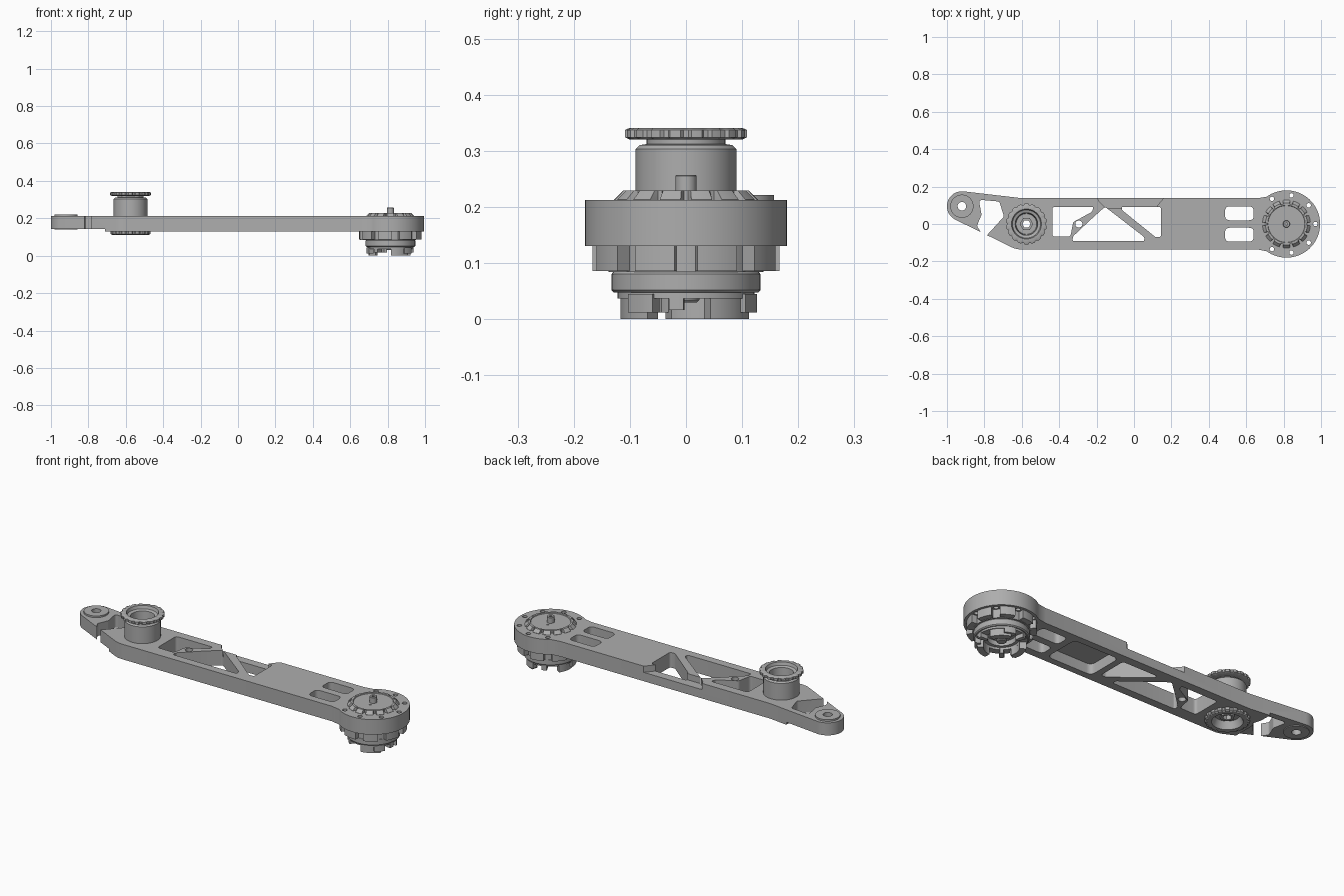
import bpy, bmesh
from math import cos, sin, tan, pi, radians
from mathutils import Vector

if "Cube" in bpy.data.objects:
    bpy.data.objects.remove(bpy.data.objects["Cube"])

grey = bpy.data.materials.new("metal grey")
grey.use_nodes = True
tone = (0.42, 0.42, 0.42, 1)
grey.diffuse_color = tone
grey.node_tree.nodes["Principled BSDF"].inputs["Base Color"].default_value = tone

BOSS = (-0.92, 0.095)
SPOOL = (-0.575, 0)
HUB = (0.815, 0)


def finish(name, bm):
    bmesh.ops.remove_doubles(bm, verts=bm.verts, dist=1e-5)
    bmesh.ops.recalc_face_normals(bm, faces=bm.faces)
    mesh = bpy.data.meshes.new(name)
    bm.to_mesh(mesh)
    bm.free()
    mesh.materials.append(grey)
    obj = bpy.data.objects.new(name, mesh)
    bpy.context.collection.objects.link(obj)
    return obj


def smooth(obj):
    bpy.ops.object.select_all(action="DESELECT")
    obj.select_set(True)
    bpy.context.view_layer.objects.active = obj
    bpy.ops.object.shade_smooth_by_angle(angle=radians(30))


def arc(c, r, a0, a1, n):
    return [(c[0] + r * cos(radians(a0 + (a1 - a0) * i / n)),
             c[1] + r * sin(radians(a0 + (a1 - a0) * i / n))) for i in range(n + 1)]


def circle(c, r, n=24):
    return arc(c, r, 0, 360, n)[:-1]


def rounded(points, r, n=5):
    """Polygon with its corners replaced by small curves."""
    out = []
    for i, p in enumerate(points):
        p = Vector(p)
        a, b = Vector(points[i - 1]) - p, Vector(points[(i + 1) % len(points)]) - p
        t = min(r / tan(a.angle(b) / 2), a.length * 0.45, b.length * 0.45)
        s, e = p + a.normalized() * t, p + b.normalized() * t
        for k in range(n + 1):
            u = k / n
            out.append(tuple(s * (1 - u) ** 2 + p * 2 * u * (1 - u) + e * u * u))
    return out


def prisms(name, outlines, z0, z1):
    bm = bmesh.new()
    for line in outlines:
        face = bm.faces.new([bm.verts.new((x, y, z0)) for x, y in line])
        ext = bmesh.ops.extrude_face_region(bm, geom=[face])["geom"]
        bmesh.ops.translate(bm, vec=(0, 0, z1 - z0),
                            verts=[g for g in ext if isinstance(g, bmesh.types.BMVert)])
    return finish(name, bm)


def cut(obj, outlines, z0, z1):
    tool = prisms("cutter", outlines, z0, z1)
    tool.hide_render = True
    mod = obj.modifiers.new("cut", "BOOLEAN")
    mod.operation, mod.solver, mod.object = "DIFFERENCE", "EXACT", tool
    bpy.context.view_layer.update()
    mesh = bpy.data.meshes.new_from_object(obj.evaluated_get(bpy.context.evaluated_depsgraph_get()))
    obj.modifiers.clear()
    obj.data = mesh
    bpy.data.objects.remove(tool)


def lathe(name, profile, c, a0=0, a1=360, n=48, shape=lambda r, a: r):
    """Turn a closed (radius, z) profile about a vertical axis, fully or partly."""
    bm = bmesh.new()
    full = a1 - a0 == 360
    rings = []
    for i in range(n if full else n + 1):
        a = radians(a0 + (a1 - a0) * i / n)
        rings.append([bm.verts.new((c[0] + shape(r, a) * cos(a), c[1] + shape(r, a) * sin(a), z))
                      for r, z in profile])
    m = len(profile)
    for i in range(n):
        p, q = rings[i], rings[(i + 1) % len(rings)]
        for j in range(m):
            k = (j + 1) % m
            if profile[j][0] or profile[k][0]:
                bm.faces.new((p[j], p[k], q[k], q[j]))
    if not full:
        bm.faces.new(rings[0])
        bm.faces.new(rings[-1])
    obj = finish(name, bm)
    smooth(obj)
    return obj


def block(r0, r1, z0, z1):
    return [(r0, z0), (r1, z0), (r1, z1), (r0, z1)]


# Main arm plate
belly = rounded([(-0.85, -0.028), (-0.63, -0.136), (-0.3, -0.136)], 0.12, 8)[9:18]
outline = (arc(BOSS, 0.08, 83, 243, 20) + belly + [(0.66, -0.136)]
           + arc(HUB, 0.18, -126, 126, 48) + [(0.66, 0.138), (-0.6, 0.138)])
arm = prisms("arm_plate", [outline], 0.13, 0.212)

# Lightening windows, slots and bolt holes
windows = [
    [(-0.83, 0.13), (-0.72, 0.12), (-0.695, 0.04), (-0.8, -0.075), (-0.84, -0.01), (-0.815, 0.05)],
    [(-0.437, 0.092), (-0.215, 0.092), (-0.225, 0.065), (-0.325, 0.01), (-0.34, -0.068), (-0.437, -0.068)],
    [(-0.155, 0.092), (0.055, -0.07), (0.055, -0.092), (-0.33, -0.092), (-0.325, -0.065), (-0.235, 0.02)],
    [(-0.065, 0.092), (0.145, 0.092), (0.145, -0.07), (0.115, -0.07), (-0.065, 0.075)],
]
holes = [rounded(w, 0.016) for w in windows]
for s in (1, -1):
    holes.append(rounded([(0.487, s * 0.02), (0.64, s * 0.02), (0.64, s * 0.094), (0.487, s * 0.094)], 0.025))
holes += [circle((-0.295, 0), 0.019), circle(BOSS, 0.04), circle(SPOOL, 0.083, 48)]
for k in range(-3, 4):
    holes.append(arc(HUB, 0.155, k * 40, k * 40, 1)[:1])
    holes[-1] = circle(holes[-1][0], 0.012, 16)
cut(arm, holes, 0, 0.4)

# Underside pocket, thinner tip and lowered rear rim
cut(arm, [rounded([(0.18, -0.1), (0.45, -0.1), (0.45, 0.1), (0.18, 0.1)], 0.03)], 0, 0.185)
cut(arm, [[(-1.1, -0.3), (-0.71, -0.3), (-0.71, 0.3), (-1.1, 0.3)]], 0, 0.144)
cut(arm, [[(-0.2, 0.15), (-0.185, 0.12), (-0.15, 0.085), (0.115, 0.085), (0.14, 0.118), (0.17, 0.15)]], 0.178, 0.4)
smooth(arm)

# Tip bushing
lathe("tip_bushing", block(0.023, 0.062, 0.14, 0.221), BOSS)


# Spool with scalloped rims
def scallop(r, a):
    return r - 0.006 if r > 0.099 and cos(18 * a) > 0.4 else r


lathe("spool", [(0.025, 0.15), (0.06, 0.15), (0.075, 0.112), (0.1, 0.112), (0.108, 0.117),
                (0.108, 0.129), (0.09, 0.132), (0.09, 0.303), (0.083, 0.31), (0.07, 0.312),
                (0.07, 0.32), (0.1, 0.32), (0.109, 0.324), (0.109, 0.337), (0.1, 0.341),
                (0.08, 0.341), (0.075, 0.325), (0.06, 0.32), (0.055, 0.25), (0.025, 0.25)],
      SPOOL, n=144, shape=scallop)
lathe("spool_nut", block(0.022, 0.036, 0.135, 0.27), SPOOL, n=6)


# Hub cap with a notched tapered edge and a centre post
def notched(r, a):
    return 0.106 if r > 0.107 and cos(14 * a) > 0.75 else r


lathe("hub_cap", [(0, 0.2), (0.128, 0.2), (0.128, 0.213), (0.112, 0.229), (0.1, 0.229),
                  (0.098, 0.225), (0, 0.225)], HUB, n=168, shape=notched)
lathe("hub_post", [(0, 0.22), (0.019, 0.22), (0.019, 0.255), (0.017, 0.257), (0.007, 0.257),
                   (0.007, 0.245), (0, 0.245)], HUB, n=24)
for k in (100, 280):
    x, y = arc(HUB, 0.035, k, k, 1)[0]
    lathe("cap_pin", [(0, 0.22), (0.007, 0.22), (0.007, 0.228), (0, 0.228)], (x, y), n=12)

# Drive housing below the hub, with lugs between the bolts
lathe("drive_core", block(0.06, 0.138, 0.084, 0.135), HUB)
for k in range(9):
    mid = 20 + 40 * k
    lathe("drive_lug", block(0.13, 0.167, 0.086, 0.135), HUB, mid - 13, mid + 13, 6)
lathe("side_tab", block(0.12, 0.162, 0.084, 0.092), HUB, 165, 195, 6)
lathe("drive_collar", [(0.07, 0.05), (0.128, 0.047), (0.133, 0.052), (0.133, 0.08), (0.128, 0.086),
                       (0.07, 0.086)], HUB)
lathe("collar_floor", [(0, 0.075), (0.08, 0.075), (0.08, 0.09), (0, 0.09)], HUB)
lathe("claw_ring", block(0.085, 0.122, 0.037, 0.055), HUB)

# Coupling claws with short outer shoulders
for mid in (-62, 48, 172):
    lathe("claw", block(0.085, 0.117, 0, 0.045), HUB, mid - 26, mid + 26, 12)
    lathe("claw_shoulder", block(0.1, 0.128, 0.012, 0.045), HUB, mid + 8, mid + 34, 8)
for mid in (-8, 110, 230):
    lathe("small_tooth", block(0.08, 0.124, 0.016, 0.045), HUB, mid - 6, mid + 6, 4)
lathe("coupling_pin", [(0, 0.03), (0.02, 0.03), (0.024, 0.034), (0.024, 0.08), (0, 0.08)], HUB, n=24)
